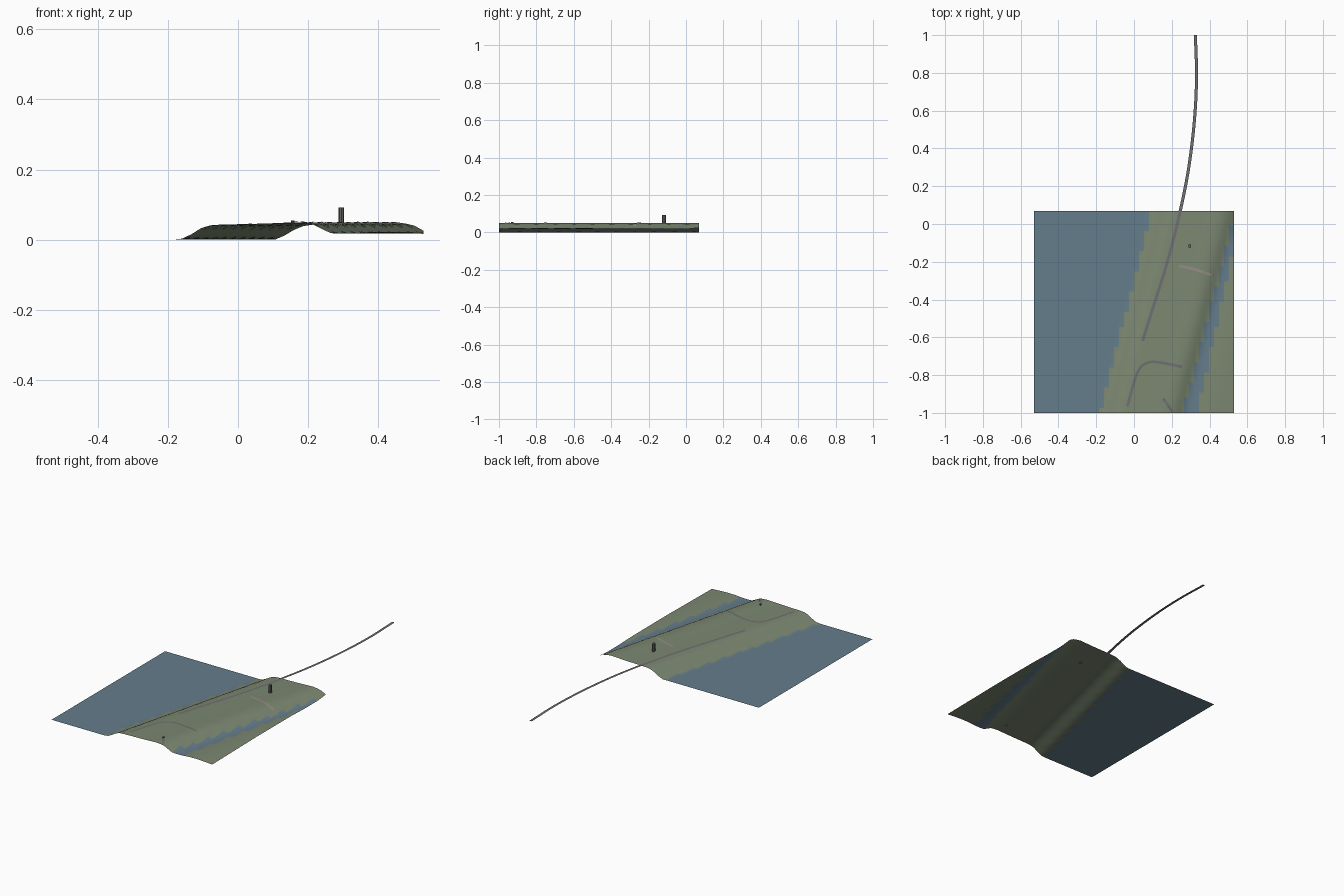
import bpy, bmesh
from mathutils import Vector
from mathutils.geometry import interpolate_bezier

if "Cube" in bpy.data.objects:
    bpy.data.objects.remove(bpy.data.objects["Cube"])


def material(name, rgb):
    m = bpy.data.materials.new(name)
    m.diffuse_color = (*rgb, 1)
    m.use_nodes = True
    m.node_tree.nodes["Principled BSDF"].inputs["Base Color"].default_value = m.diffuse_color
    return m


LAND = material("grass", (0.20, 0.245, 0.165))
WATER = material("water", (0.13, 0.205, 0.26))
ROAD = material("asphalt", (0.16, 0.16, 0.17))
TRACK = material("dirt", (0.30, 0.26, 0.24))
DARK = material("stone", (0.12, 0.13, 0.12))


def ramp(t, pts):
    if t <= pts[0][0]:
        return pts[0][1]
    for (a, za), (b, zb) in zip(pts, pts[1:]):
        if t <= b:
            return za + (zb - za) * (t - a) / (b - a)
    return pts[-1][1]


SHORE = [(0, 0), (.03, .014), (.06, .033), (.09, .042), (.25, .046), (.36, .051)]
BANK = [(0, .017), (.025, .028), (.05, .043), (.1, .05), (.2, .053)]
FAR = [(0, .017), (.03, .021), (.1, .022), (.2, .016)]


def shore(y): return -0.165 + 0.255 * (y + 1)
def bank(y): return 0.268 + 0.262 * (y + 1)
def far_bank(y): return 0.335 + 0.22 * (y + 1)


def height(x, y):
    if x > bank(y):
        return ramp(x - far_bank(y), FAR)
    return min(ramp(x - shore(y), SHORE), ramp(bank(y) - x, BANK))


def finish(name, bm, mats):
    me = bpy.data.meshes.new(name)
    bm.to_mesh(me)
    bm.free()
    for m in mats:
        me.materials.append(m)
    ob = bpy.data.objects.new(name, me)
    bpy.context.collection.objects.link(ob)
    return ob


# Terrain sheet: sea, raised ridge, river and far bank
N = 40
X0, X1, Y0, Y1 = -0.53, 0.53, -1.0, 0.07
bm = bmesh.new()
grid = []
for j in range(N + 1):
    y = Y0 + (Y1 - Y0) * j / N
    row = []
    for i in range(N + 1):
        x = X0 + (X1 - X0) * i / N
        row.append(bm.verts.new((x, y, height(x, y))))
    grid.append(row)
for j in range(N):
    for i in range(N):
        f = bm.faces.new((grid[j][i], grid[j][i + 1], grid[j + 1][i + 1], grid[j + 1][i]))
        c = f.calc_center_median()
        sea = max(v.co.z for v in f.verts) < 0.001
        river = bank(c.y) - 0.008 < c.x < far_bank(c.y)
        f.material_index = 1 if sea or river else 0
        f.smooth = True
terrain = finish("terrain", bm, [LAND, WATER])
bpy.context.view_layer.objects.active = terrain
terrain.select_set(True)
bpy.ops.object.shade_smooth_by_angle()


# Flat ribbons draped over the terrain
def ribbon(name, pts, width, mat):
    p = [Vector((*q, 0)) for q in pts]
    tan = [(p[min(i + 1, len(p) - 1)] - p[max(i - 1, 0)]) / 2 for i in range(len(p))]
    tan[0], tan[-1] = p[1] - p[0], p[-1] - p[-2]
    path = []
    for i in range(len(p) - 1):
        path += interpolate_bezier(p[i], p[i] + tan[i] / 3, p[i + 1] - tan[i + 1] / 3, p[i + 1], 8)[:-1]
    path.append(p[-1])
    bm = bmesh.new()
    last = None
    for i, c in enumerate(path):
        d = (path[min(i + 1, len(path) - 1)] - path[max(i - 1, 0)]).normalized()
        side = Vector((d.y, -d.x, 0)) * width / 2
        z = height(c.x, c.y) + 0.002 if c.y < 0.07 else 0.047
        up = Vector((0, 0, z))
        pair = (bm.verts.new(c - side + up), bm.verts.new(c + side + up))
        if last:
            bm.faces.new((last[0], last[1], pair[1], pair[0]))
        last = pair
    return finish(name, bm, [mat])


ribbon("main_road", [(.045, -.62), (.1, -.445), (.18, -.19), (.245, .07), (.29, .3),
                     (.32, .55), (.331, .78), (.325, 1.0)], .016, ROAD)
ribbon("bend_road", [(-.035, -.965), (0, -.84), (.03, -.765), (.08, -.732),
                     (.15, -.735), (.255, -.757)], .014, ROAD)
ribbon("short_road", [(.155, -.925), (.18, -.96), (.205, -.998)], .014, ROAD)
ribbon("dirt_track", [(.24, -.222), (.32, -.24), (.425, -.275)], .014, TRACK)


# Tower on the ridge and a small marker post
def post(name, x, y, r, top):
    base = height(x, y) - 0.003
    bpy.ops.mesh.primitive_cylinder_add(vertices=8, radius=r, depth=top - base,
                                        location=(x, y, (top + base) / 2))
    ob = bpy.context.object
    ob.name = name
    ob.scale.y = 1.3
    ob.data.materials.append(DARK)


post("tower", .295, -.117, .008, .092)
post("marker_post", .157, -.928, .005, .055)
